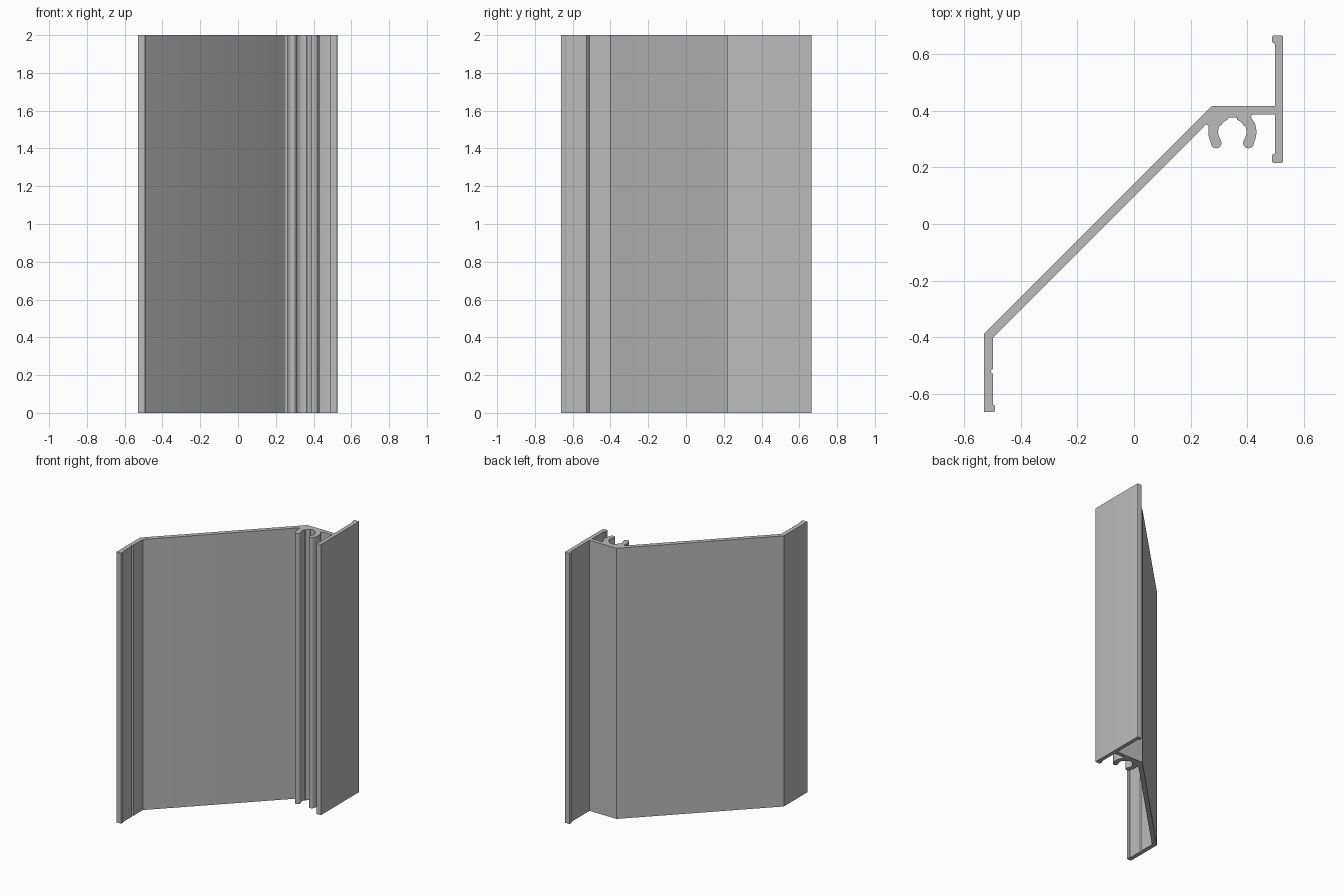
import bpy
import bmesh
from math import cos, sin, radians
from mathutils import Vector

HEIGHT = 2.0
SCREW = (0.347, 0.325)      # centre of the C-shaped screw channel

cube = bpy.data.objects.get("Cube")
if cube:
    bpy.data.objects.remove(cube, do_unlink=True)


def arc(centre, radius, start, end, steps):
    """Points along an arc, angles in degrees."""
    angles = [radians(start + (end - start) * i / steps) for i in range(steps + 1)]
    return [(centre[0] + radius * cos(a), centre[1] + radius * sin(a)) for a in angles]


def rounded(prev, corner, nxt, radius=0.006, steps=4):
    """Replace one corner by a small quadratic curve."""
    p, c, n = Vector(prev), Vector(corner), Vector(nxt)
    a = c + (p - c).normalized() * radius
    b = c + (n - c).normalized() * radius
    ts = [i / steps for i in range(steps + 1)]
    return [tuple(a * (1 - t) ** 2 + c * 2 * t * (1 - t) + b * t * t) for t in ts]


def lip(points):
    """Path whose inner corners are rounded off."""
    path = [points[0]]
    for trio in zip(points, points[1:], points[2:]):
        path += rounded(*trio)
    return path + [points[-1]]


# Front left flange with lip and small groove
outline = [(-0.529, -0.663)]
outline += lip([(-0.529, -0.663), (-0.491, -0.663), (-0.491, -0.637), (-0.497, -0.637)])[1:]
outline += arc((-0.497, -0.52), 0.008, 270, 90, 6)
outline += [(-0.497, -0.401)]

# Inner side of the slanted wall, running into the screw channel
outline += [(0.243, 0.339)]
outline += arc((0.255, 0.343), 0.008, 135, 0, 5)

# Screw channel: left arm, rounded tip, bore with shallow top groove, right arm
outline += arc(SCREW, 0.085, 172, 205, 6)
outline += arc((0.290, 0.286), 0.019, 205, 395, 9)
outline += arc(SCREW, 0.050, 195, 155, 4)
outline += arc(SCREW, 0.046, 150, 112, 5)
outline += arc(SCREW, 0.051, 108, 72, 5)
outline += arc(SCREW, 0.046, 68, 30, 5)
outline += arc(SCREW, 0.050, 25, -15, 4)
outline += arc((0.404, 0.286), 0.019, 145, 335, 9)
outline += arc(SCREW, 0.085, -25, 22, 7)
outline += arc((0.422, 0.378), 0.009, 215, 90, 5)

# Right flange with a lip at each end
outline += [(0.497, 0.387)]
outline += lip([(0.497, 0.387), (0.497, 0.246), (0.487, 0.246), (0.487, 0.216),
                (0.526, 0.216), (0.526, 0.665), (0.487, 0.665), (0.487, 0.639),
                (0.497, 0.639), (0.497, 0.417)])[1:]

# Back of the web and of the slanted wall
outline += [(0.275, 0.417), (-0.529, -0.387)]

# Extrude the profile upwards
bm = bmesh.new()
base = bm.faces.new([bm.verts.new((x, y, 0)) for x, y in outline])
top = bmesh.ops.extrude_face_region(bm, geom=[base], use_keep_orig=True)
bmesh.ops.translate(bm, vec=(0, 0, HEIGHT),
                    verts=[g for g in top["geom"] if isinstance(g, bmesh.types.BMVert)])
bmesh.ops.recalc_face_normals(bm, faces=bm.faces)
mesh = bpy.data.meshes.new("angled_trim_profile")
bm.to_mesh(mesh)
bm.free()

# Plain grey metal
grey = bpy.data.materials.new("light_grey_metal")
grey.use_nodes = True
grey.diffuse_color = (0.5, 0.5, 0.5, 1)
grey.node_tree.nodes["Principled BSDF"].inputs["Base Color"].default_value = grey.diffuse_color
mesh.materials.append(grey)

profile = bpy.data.objects.new("angled_trim_profile", mesh)
bpy.context.collection.objects.link(profile)
bpy.context.view_layer.objects.active = profile
profile.select_set(True)
bpy.ops.object.shade_smooth_by_angle(angle=radians(30))
